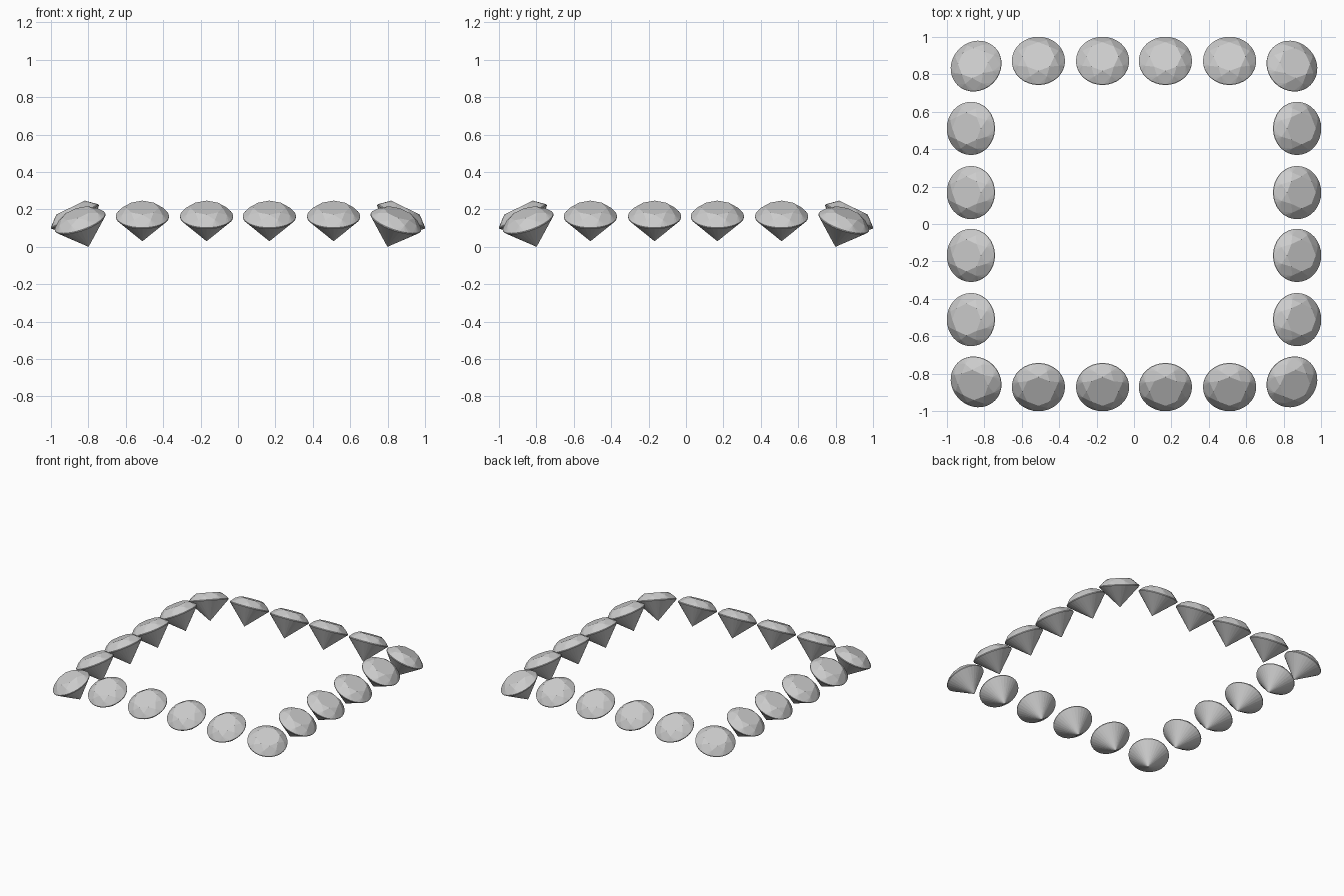
import bpy, bmesh
from math import cos, sin, pi, radians
from mathutils import Matrix

if "Cube" in bpy.data.objects:
    bpy.data.objects.remove(bpy.data.objects["Cube"])

R, CROWN, PAV, GIRDLE = 0.142, 0.053, 0.147, 0.003
TILT = radians(26)


def gem_mesh():
    """Brilliant-cut stone with the girdle plane at z = 0."""
    bm = bmesh.new()

    def ring(n, r, z, offset=0.0):
        return [bm.verts.new((r * cos(2 * pi * i / n + offset),
                              r * sin(2 * pi * i / n + offset), z)) for i in range(n)]

    table = ring(8, R * 0.60, CROWN)
    mids = ring(8, R * 0.82, CROWN * 0.60, pi / 8)
    upper = ring(32, R, GIRDLE)
    lower = ring(32, R, -GIRDLE)
    culet = bm.verts.new((0, 0, -PAV))
    bm.faces.new(table)
    for i in range(8):
        j = (i + 1) % 8
        # star and kite facets
        bm.faces.new((table[i], mids[i], table[j]))
        bm.faces.new((table[i], mids[i - 1], upper[4 * i], mids[i]))
        # upper girdle facets
        for k in range(4):
            bm.faces.new((mids[i], upper[4 * i + k], upper[(4 * i + k + 1) % 32]))
    # girdle band and pavilion
    for i in range(32):
        j = (i + 1) % 32
        bm.faces.new((upper[i], lower[i], lower[j], upper[j]))
        bm.faces.new((lower[i], culet, lower[j]))
    bmesh.ops.recalc_face_normals(bm, faces=bm.faces)
    mesh = bpy.data.meshes.new("gem")
    bm.to_mesh(mesh)
    bm.free()
    return mesh


gem = gem_mesh()


def place(name, x, y, z, azimuth):
    """Lean the stone outward toward the azimuth."""
    ob = bpy.data.objects.new(name, gem)
    bpy.context.collection.objects.link(ob)
    ob.matrix_world = (Matrix.Translation((x, y, z)) @ Matrix.Rotation(azimuth, 4, 'Z')
                       @ Matrix.Rotation(TILT, 4, 'Y'))


# four stones per side plus one at each corner
for side, label in enumerate(("right", "back", "left", "front")):
    a = side * pi / 2
    for n, t in enumerate((-0.511, -0.168, 0.168, 0.511)):
        place(f"{label}_gem_{n + 1}", 0.872 * cos(a) - t * sin(a),
              0.872 * sin(a) + t * cos(a), 0.162, a)
    c = a + pi / 4
    place(f"corner_gem_{side + 1}", 1.194 * cos(c), 1.194 * sin(c), 0.132, c)
